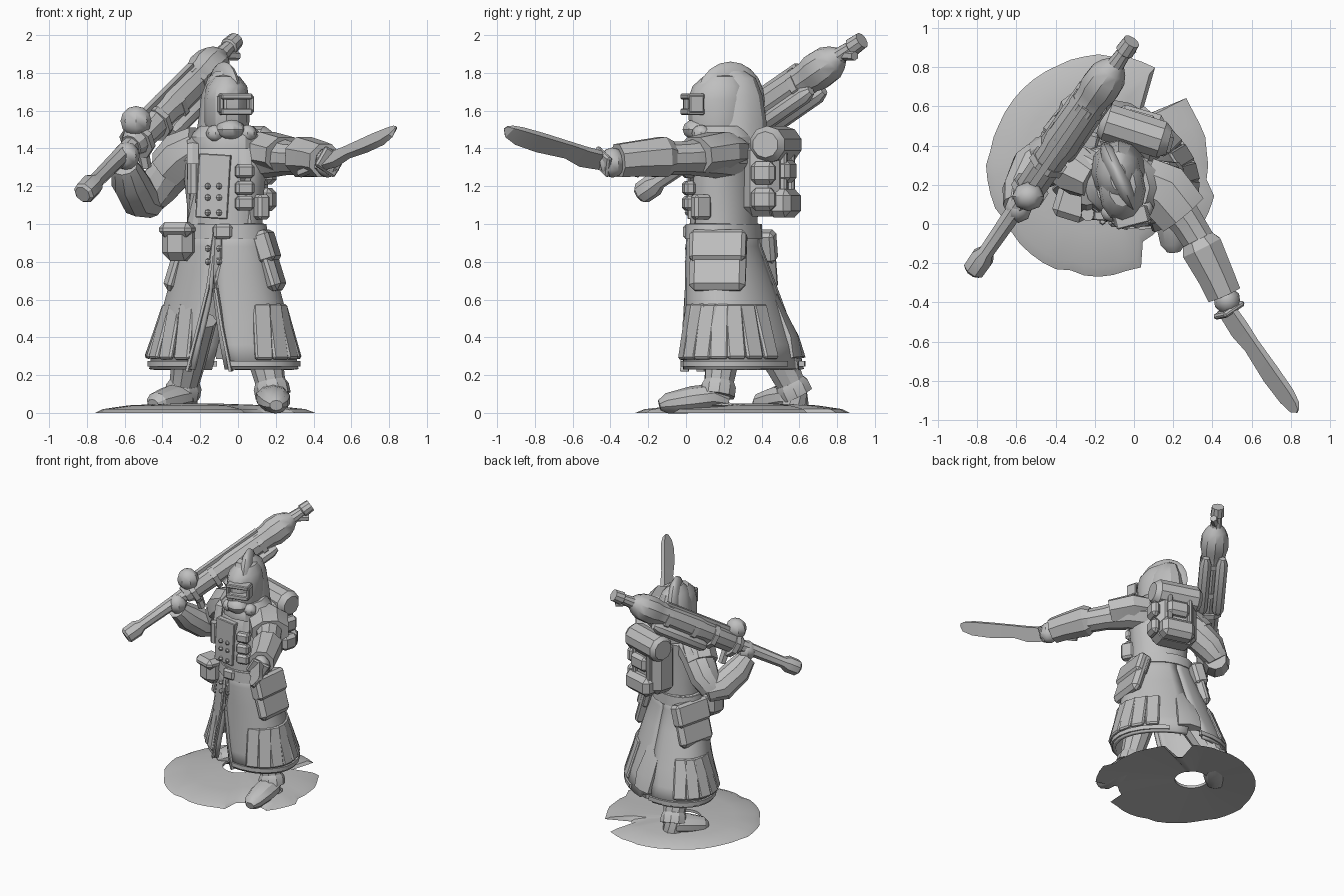
import bpy, bmesh, math, random
from mathutils import Vector, Matrix, Euler

random.seed(4)
if "Cube" in bpy.data.objects:
    bpy.data.objects.remove(bpy.data.objects["Cube"])

grey = bpy.data.materials.new("plain grey")
grey.use_nodes = True
COLOUR = (0.52, 0.52, 0.52, 1)
grey.diffuse_color = COLOUR
grey.node_tree.nodes["Principled BSDF"].inputs["Base Color"].default_value = COLOUR


def finish(name, bm, smooth=30):
    bmesh.ops.recalc_face_normals(bm, faces=bm.faces)
    mesh = bpy.data.meshes.new(name)
    bm.to_mesh(mesh)
    bm.free()
    mesh.materials.append(grey)
    ob = bpy.data.objects.new(name, mesh)
    bpy.context.scene.collection.objects.link(ob)
    bpy.ops.object.select_all(action="DESELECT")
    bpy.context.view_layer.objects.active = ob
    ob.select_set(True)
    if smooth:
        bpy.ops.object.shade_smooth_by_angle(angle=math.radians(smooth))
    return ob


def skin(bm, rings, closed=True, caps=True):
    rows = [[bm.verts.new(p) for p in r] for r in rings]
    n = len(rows[0])
    for a, b in zip(rows, rows[1:]):
        for i in range(n if closed else n - 1):
            j = (i + 1) % n
            bm.faces.new((a[i], a[j], b[j], b[i]))
    if caps:
        bm.faces.new(rows[0])
        bm.faces.new(rows[-1])


def loft(name, rings, n=14, skew=0):
    """Stacked ellipses: (x, y, z, rx, ry), leaning to one diagonal by skew."""
    bm = bmesh.new()
    skin(bm, [[(x + rx * math.cos(math.tau * i / n), y + ry * math.sin(math.tau * i / n + skew), z)
               for i in range(n)] for x, y, z, rx, ry in rings])
    return finish(name, bm)


def tube(name, path, n=8, squash=(1, 1), roll=0, smooth=30):
    """Sections along a path of (point, radius)."""
    bm = bmesh.new()
    pts = [Vector(p) for p, r in path]
    rings = []
    for k, (p, r) in enumerate(path):
        d = pts[min(k + 1, len(pts) - 1)] - pts[max(k - 1, 0)]
        m = d.to_track_quat("Z", "Y").to_matrix() @ Matrix.Rotation(roll, 3, "Z")
        rings.append([pts[k] + m @ Vector((squash[0] * r * math.cos(math.tau * (i + .5) / n),
                                           squash[1] * r * math.sin(math.tau * (i + .5) / n), 0))
                      for i in range(n)])
    skin(bm, rings)
    return finish(name, bm, smooth)


def box(name, loc, size, rot=(0, 0, 0), bevel=0.015):
    bm = bmesh.new()
    bmesh.ops.create_cube(bm, size=1)
    bmesh.ops.scale(bm, vec=size, verts=bm.verts)
    bmesh.ops.bevel(bm, geom=bm.edges[:], offset=bevel, segments=1, affect="EDGES")
    bm.transform(Matrix.Translation(loc) @ Euler(rot).to_matrix().to_4x4())
    return finish(name, bm, 0)


def ball(name, loc, size, rot=(0, 0, 0), u=12, v=8):
    bm = bmesh.new()
    bmesh.ops.create_uvsphere(bm, u_segments=u, v_segments=v, radius=1)
    bmesh.ops.scale(bm, vec=size, verts=bm.verts)
    bm.transform(Matrix.Translation(loc) @ Euler(rot).to_matrix().to_4x4())
    return finish(name, bm, 35)


# Ragged ground patch with a hole between the feet
def ground_radius(a):
    deg = math.degrees(a)
    for lo, hi, r in ((41, 54, .38), (105, 165, .55), (298, 317, .45), (317, 346, .61)):
        if lo < deg < hi:
            return r
    return 0.565 + random.uniform(-.012, .012)

angles = [math.tau * i / 48 for i in range(48)]
edge = [ground_radius(a) for a in angles]
bm = bmesh.new()
rings = []
for f, z in ((0, .03), (1, 0), (.9, .02), (.55, .04), (0, .05)):
    rings.append([(-.24 + .06 * f + (.12 + (r - .12) * f) * math.cos(a),
                   .36 - .06 * f + (.12 + (r - .12) * f) * math.sin(a), z)
                  for a, r in zip(angles, edge)])
skin(bm, rings + rings[:1], caps=False)
finish("ground_patch", bm)

# Legs and boots
for side, hip, ankle, toe in (("left", (.1, .22, .5), (.18, .17, .12), (.2, -.1, .05)),
                              ("right", (-.22, .39, .5), (-.29, .57, .12), (-.43, .4, .055))):
    h, a, t = Vector(hip), Vector(ankle), Vector(toe)
    tube(side + "_leg", [(h, .11), (h.lerp(a, .6), .092), (a, .075), (a - Vector((0, 0, .08)), .08)], 10)
    back = a + (a - t) * .2
    back.z = .06
    tube(side + "_boot", [(back, .045), (a.lerp(t, .1) - Vector((0, 0, .03)), .09),
                          (a.lerp(t, .5) - Vector((0, 0, .015)), .09),
                          (t, .068), (t + (t - a) * .15, .035)], 10, (1, .8))
    up = (h - a).normalized()
    tube(side + "_boot_cuff", [(a + up * .05, .08), (a + up * .02, .095), (a - up * .03, .095)], 10)

# Coat skirt, split at the front and the back, deepest from front left to back right
PROFILE = ((1.0, .2, .2, .18), (.88, .2, .225, .19), (.6, .25, .3, .245), (.3, .3, .38, .305), (.21, .305, .385, .31))
SKEW = -.28


def skirt_point(z, a, grow=0):
    for (z1, y1, p1, q1), (z0, y0, p0, q0) in zip(PROFILE, PROFILE[1:]):
        if z >= z0 - 1e-6:
            t = (z - z0) / (z1 - z0)
            mix = lambda u, v: u + (v - u) * t
            return Vector((-.075 + (mix(p0, p1) + grow) * math.cos(a),
                           mix(y0, y1) + (mix(q0, q1) + grow) * math.sin(a + SKEW), z))


for side, s in (("left", 1), ("right", -1)):
    bm = bmesh.new()
    rings = []
    for z in (1, .88, .74, .6, .48, .36, .23):
        front_gap = max(0, .66 - z) * .5
        back_gap = max(0, .5 - z) * .6
        lo, hi = -math.pi / 2 + s * front_gap - .2, math.pi / 2 - s * back_gap
        if s < 0:
            hi -= math.tau
        rings.append([skirt_point(z, lo + (hi - lo) * i / 14) for i in range(15)])
    skin(bm, rings, closed=False, caps=False)
    ob = finish("coat_skirt_" + side, bm)
    solid = ob.modifiers.new("cloth", "SOLIDIFY")
    solid.thickness, solid.offset = .025, 0

    # Folded border along the front split
    border = []
    for z in (.98, .82, .66, .45, .22):
        a = -math.pi / 2 - .2 + s * (max(0, .66 - z) * .5 + .08)
        border.append((skirt_point(z, a, .008), .035))
    tube("coat_border_" + side, border, 4, (.9, .3))

    # Upright plates around the lower coat
    for i in range(7):
        off = -.95 + i * .29
        a = off if s > 0 else math.pi - off
        mid, top = skirt_point(.43, a, .01), skirt_point(.57, a, .01)
        along_hem = skirt_point(.43, a + .1) - skirt_point(.43, a - .1)
        tilt = -math.atan2((mid - top).xy.length, .14)
        box("hem_plate_" + side, mid, (.1, .03, .3), (tilt, 0, math.atan2(along_hem.y, along_hem.x)), .01)

# Rear pleat and hem trim
tube("rear_pleat", [((-.07, .36, .88), .03), ((-.06, .47, .6), .07), ((-.04, .56, .4), .1), ((-.03, .585, .29), .1)], 6, (1, .35))
for s in (1, -1):
    hem = [(skirt_point(.26, -math.pi / 2 - .2 + s * (.25 + i * .26), .008), .022) for i in range(11)]
    tube("hem_trim", hem, 4)

# Torso and belt
loft("torso", [(-.07, .2, .97, .2, .18), (-.07, .2, 1.1, .2, .18), (-.07, .2, 1.28, .22, .18),
               (-.07, .22, 1.4, .23, .165), (-.06, .22, 1.48, .14, .12)], 16, -.15)
loft("belt", [(-.075, .2, .92, .238, .208), (-.075, .2, 1.0, .225, .203)], 16, -.26)
box("belt_buckle", (-.08, .005, .96), (.1, .04, .08))
for x in (-.16, -.1):
    for z in (1.2, 1.14, 1.06, .87, .8):
        ball("button", (x, .015, z), (.018, .022, .018), u=6, v=4)
box("chest_flap", (-.13, .037, 1.2), (.17, .045, .34), (0, .06, -.08), .005)
for x, y in ((-.24, .04), (.04, 0)):
    tube("chest_strap", [((x, y + .06, 1.0), .035), ((x, y + .03, 1.25), .035), ((x, y + .07, 1.42), .035),
                         ((x, .25, 1.48), .035), ((x, .36, 1.38), .035)], 6, (1, .5))
for z in (1.11, 1.19, 1.28):
    box("chest_pouch", (.035, .015, z), (.1, .06, .075), (0, 0, .2))
box("chest_pouch_side", (.12, .08, 1.09), (.07, .1, .13), (0, 0, .5))
tube("chest_canister", [((-.235, .05, 1.16), .035), ((-.235, .05, 1.32), .035)])

# Hip bags and pouches
box("front_pouch", (-.31, .12, .905), (.17, .17, .2), (0, 0, -.3), .045)
box("front_pouch_flap", (-.315, .105, .97), (.18, .17, .08), (0, 0, -.3), .03)
for side, x, y, r, yaw in (("left", .165, .17, .3, -.12), ("right", -.29, .33, -.3, -.25)):
    box("hip_bag_" + side, (x, y, .8), (.08, .3, .32), (0, -r, yaw), .03)
    box("hip_bag_flap_" + side, (x - r * .06, y, .88), (.1, .3, .17), (0, -r, yaw), .02)

# Helmet turned slightly to the left, with visor, respirator and hood
loft("helmet", [(-.05, .17, 1.46, .1, .13), (-.06, .17, 1.54, .12, .155), (-.06, .175, 1.66, .12, .165),
                (-.06, .18, 1.73, .108, .145), (-.06, .19, 1.78, .07, .1), (-.06, .2, 1.79, .03, .05)], 12)
loft("hood", [(-.08, .26, 1.42, .15, .17), (-.08, .27, 1.55, .13, .155), (-.08, .26, 1.68, .115, .145),
              (-.08, .25, 1.77, .08, .12), (-.08, .24, 1.81, .04, .07)], 12)
ball("hood_crest", (-.075, .235, 1.65), (.06, .2, .21), (0, 0, .42), 14, 10)
for z, h in ((1.675, .03), (1.595, .035)):
    box("visor_frame", (-.015, .035, z), (.17, .09, h), (0, 0, .25), .006)
for x, y in ((-.095, .025), (.065, .055)):
    box("visor_side", (x, y, 1.635), (.025, .08, .09), (0, 0, .25), .006)
ball("respirator", (-.04, .05, 1.5), (.08, .07, .055), (0, 0, .25), 8, 6)
for x, y in ((-.12, .06), (.05, .08)):
    ball("respirator_filter", (x, y, 1.48), (.05, .05, .045), u=8, v=6)
loft("cowl", [(-.06, .2, 1.4, .2, .18), (-.06, .2, 1.46, .2, .18), (-.06, .2, 1.52, .14, .15)], 12, -.1)

# Backpack with bedroll, side pockets and rear pouches
turn = (0, 0, -.28)
box("backpack", (-.01, .43, 1.24), (.32, .2, .4), turn, .05)
tube("bedroll", [((-.17, .53, 1.42), .075), ((-.14, .52, 1.42), .1), ((.14, .43, 1.42), .1), ((.18, .42, 1.42), .07)], 10)
for x, y in ((-.06, .55), (.09, .51)):
    box("pack_strap", (x, y, 1.3), (.035, .05, .34), turn, .01)
box("pack_lower_pouch", (.03, .52, 1.11), (.26, .13, .15), turn, .035)
box("pack_upper_pouch", (.03, .53, 1.28), (.17, .08, .12), turn, .025)
for z in (1.13, 1.27):
    box("pack_side_pocket", (.16, .41, z), (.07, .13, .12), turn, .025)

# Outstretched left arm with shoulder pad and gauntlet
tube("left_arm", [((.04, .22, 1.36), .13), ((.17, .14, 1.36), .115), ((.27, .01, 1.35), .09), ((.37, -.15, 1.345), .085)], 10)
tube("left_shoulder_pad", [((.05, .21, 1.385), .12), ((.15, .17, 1.385), .13), ((.25, .05, 1.365), .12)], 8, (1.2, .85))
tube("left_gauntlet", [((.325, -.08, 1.355), .09), ((.345, -.12, 1.355), .115), ((.42, -.27, 1.345), .1),
                       ((.46, -.36, 1.335), .095)], 8)
ball("left_hand", (.475, -.39, 1.325), (.07, .075, .08), (0, 0, .5), 8, 6)
box("sword_guard", (.485, -.44, 1.33), (.14, .03, .12), (.2, .5, .6), .01)

# Sword blade
tube("sword_grip", [((.33, -.25, 1.27), .025), ((.48, -.44, 1.33), .025)], 6)
tube("sword_blade", [((.46, -.42, 1.33), .07), ((.54, -.54, 1.355), .078), ((.6, -.62, 1.39), .065),
                     ((.7, -.77, 1.43), .075), ((.78, -.88, 1.465), .07), ((.82, -.935, 1.49), .05),
                     ((.835, -.955, 1.51), .015)], 4, (.35, 1), -.75, 20)

# Bent right arm holding the weapon
tube("right_upper_arm", [((-.2, .24, 1.39), .12), ((-.31, .3, 1.33), .12), ((-.42, .36, 1.2), .11), ((-.48, .36, 1.12), .085)], 10)
tube("right_forearm", [((-.45, .38, 1.11), .08), ((-.52, .3, 1.135), .105), ((-.575, .17, 1.23), .1), ((-.6, .09, 1.31), .07)], 10)
tube("right_shoulder_pad", [((-.2, .22, 1.43), .1), ((-.29, .27, 1.37), .13), ((-.36, .32, 1.29), .125)], 8)
ball("right_hand", (-.59, .08, 1.36), (.07, .075, .075), u=8, v=6)

# Long shoulder weapon
A, B = Vector((-.8, -.21, 1.18)), Vector((-.02, .92, 1.965))
D = (B - A).normalized()
side = D.cross(Vector((0, 0, 1))).normalized()
down = side.cross(D) * -1


def along(t, s=0, d=0):
    return A.lerp(B, t) + side * s + down * d


def weapon(name, profile, s=0, d=0, n=8):
    tube(name, [(along(t, s, d), r) for t, r in profile], n)


weapon("weapon_barrel", [(-.03, .045), (-.02, .06), (.035, .062), (.06, .042), (.36, .052)])
weapon("weapon_body", [(.3, .06), (.33, .08), (.52, .085), (.55, .095), (.74, .09), (.77, .092), (.8, .105),
                       (.85, .1), (.885, .075), (.91, .045), (.96, .038), (.965, .05), (1.01, .045)], n=10)
for s in (-.06, .06):
    weapon("weapon_side_tube", [(.48, .03), (.5, .045), (.74, .045), (.77, .025)], s, .09)
weapon("weapon_rail", [(.34, .025), (.74, .025)], 0, -.085, 4)
for t in (.34, .46, .57, .72):
    weapon("weapon_band", [(t - .012, .1), (t + .012, .1)], 0, .01)
tube("weapon_grip", [(along(.36), .035), (along(.34, 0, .17), .03)], 6)
tube("rear_spur", [(along(.91), .03), (along(.97, .03, .06), .025)], 6)
tube("sight_stem", [(along(.4), .04), ((-.53, .15, 1.53), .035)], 6)
ball("sight", (-.54, .14, 1.545), (.082, .075, .08), u=8, v=6)
